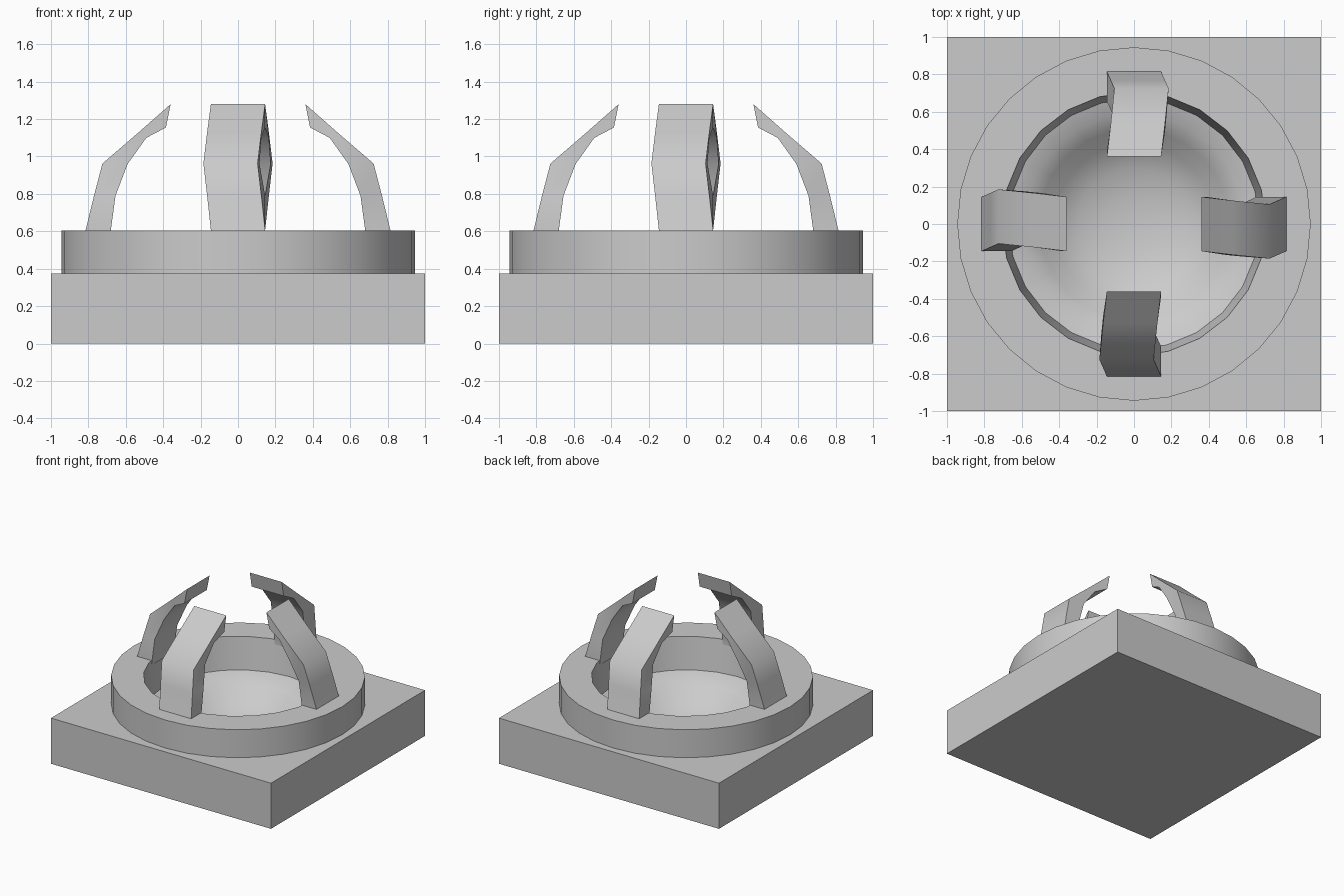
import bpy, bmesh
from math import cos, sin, pi, radians
from mathutils import Matrix

if "Cube" in bpy.data.objects:
    bpy.data.objects.remove(bpy.data.objects["Cube"])


def finish(bm, name, angle):
    bmesh.ops.recalc_face_normals(bm, faces=bm.faces)
    mesh = bpy.data.meshes.new(name)
    bm.to_mesh(mesh)
    bm.free()
    ob = bpy.data.objects.new(name, mesh)
    bpy.context.collection.objects.link(ob)
    bpy.ops.object.select_all(action='DESELECT')
    ob.select_set(True)
    bpy.context.view_layer.objects.active = ob
    bpy.ops.object.shade_smooth_by_angle(angle=radians(angle))
    return ob


def circle(bm, n, r, z):
    return [bm.verts.new((r * cos(2 * pi * i / n), r * sin(2 * pi * i / n), z)) for i in range(n)]


def loop_edges(bm, vs):
    return [bm.edges.get((a, b)) or bm.edges.new((a, b)) for a, b in zip(vs, vs[1:] + vs[:1])]


def bridge(bm, a, b):
    n = len(a)
    for i in range(n):
        j = (i + 1) % n
        bm.faces.new((a[i], a[j], b[j], b[i]))


def fill_between(bm, a, b):
    bmesh.ops.triangle_fill(bm, use_beauty=True, edges=loop_edges(bm, a) + loop_edges(bm, b))


# Square base, raised round collar and sunken bowl as one continuous skin
bm = bmesh.new()
corners = [(-1, -1), (1, -1), (1, 1), (-1, 1)]
low = [bm.verts.new((x, y, 0)) for x, y in corners]
high = [bm.verts.new((x, y, 0.375)) for x, y in corners]
bm.faces.new(low[::-1])
bridge(bm, low, high)
collar_low = circle(bm, 32, 0.945, 0.375)
collar_top = circle(bm, 32, 0.945, 0.605)
fill_between(bm, high, collar_low)
bridge(bm, collar_low, collar_top)
last = circle(bm, 24, 0.705, 0.605)
fill_between(bm, collar_top, last)
for r, z in [(0.67, 0.345), (0.59, 0.32), (0.51, 0.27), (0.43, 0.19), (0.3, 0.125), (0.15, 0.095)]:
    ring = circle(bm, 24, r, z)
    bridge(bm, last, ring)
    last = ring
bottom = bm.verts.new((0, 0, 0.085))
for a, b in zip(last, last[1:] + last[:1]):
    bm.faces.new((a, b, bottom))
finish(bm, "base_with_bowl", 35)

# Four curved claws: outer (r, z), inner (r, z), outer and inner sideways offset
stations = [
    (0.825, 0.57, 0.68, 0.57, 0, 0),
    (0.815, 0.605, 0.68, 0.605, 0, 0),
    (0.77, 0.79, 0.655, 0.79, -0.02, 0),
    (0.725, 0.962, 0.59, 0.96, -0.04, -0.03),
    (0.53, 1.13, 0.49, 1.10, -0.02, -0.02),
    (0.36, 1.28, 0.385, 1.155, 0, 0),
]
HALF = 0.145
for k, side in enumerate(["right", "back", "left", "front"]):
    bm = bmesh.new()
    sections = []
    for ro, zo, ri, zi, so, si in stations:
        pts = [(ro, so - HALF, zo), (ro, so + HALF, zo), (ri, si + HALF, zi), (ri, si - HALF, zi)]
        sections.append([bm.verts.new(p) for p in pts])
    for a, b in zip(sections, sections[1:]):
        bridge(bm, a, b)
    bm.faces.new(sections[0])
    bm.faces.new(sections[-1])
    bm.transform(Matrix.Rotation(k * pi / 2, 4, 'Z'))
    finish(bm, side + "_claw", 40)
